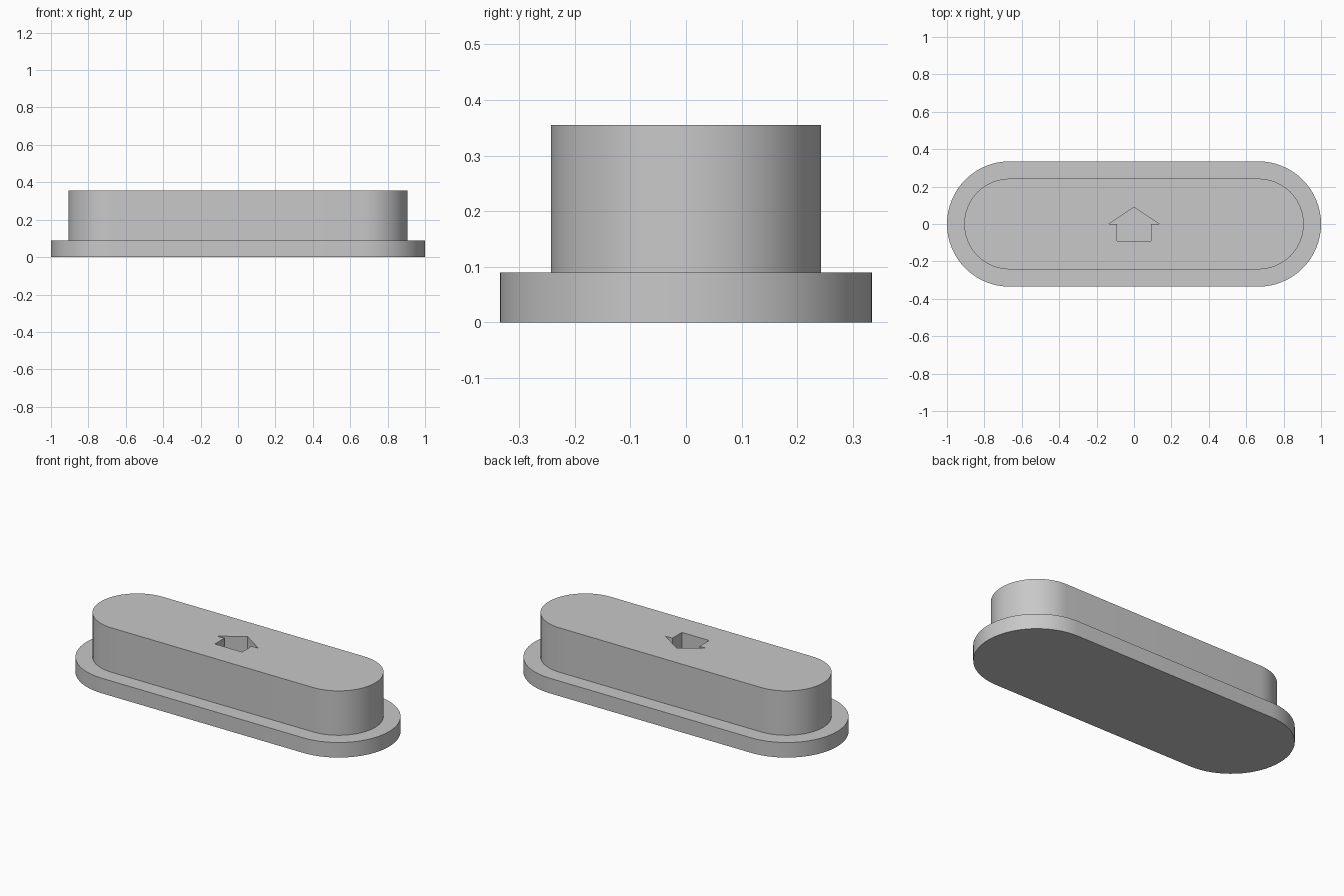
import bpy
import bmesh
from math import sin, cos, pi, radians

default = bpy.data.objects.get("Cube")
if default:
    bpy.data.objects.remove(default, do_unlink=True)

HALF_STRAIGHT = 0.665   # distance from centre to each rounded end's axis
FLANGE_R, PLUG_R = 0.335, 0.2425
FLANGE_TOP, PLUG_TOP = 0.09, 0.355
RECESS_FLOOR = 0.18
ARC_STEPS = 32

grey = bpy.data.materials.new("plain grey")
grey.use_nodes = True
colour = (0.58, 0.58, 0.58, 1)
grey.diffuse_color = colour
grey.node_tree.nodes["Principled BSDF"].inputs["Base Color"].default_value = colour


def slot_outline(radius):
    """Counter-clockwise outline with two straight sides and round ends."""
    points = []
    for side in (1, -1):
        for i in range(ARC_STEPS + 1):
            a = -pi / 2 + pi * i / ARC_STEPS
            points.append((side * (HALF_STRAIGHT + radius * cos(a)),
                           side * radius * sin(a)))
    return points


def loft(name, rings):
    """Closed solid through matching (outline, height) rings."""
    bm = bmesh.new()
    loops = [[bm.verts.new((x, y, z)) for x, y in outline] for outline, z in rings]
    for low, high in zip(loops, loops[1:]):
        for i in range(len(low)):
            j = (i + 1) % len(low)
            bm.faces.new((low[i], low[j], high[j], high[i]))
    bm.faces.new(loops[0][::-1])
    bm.faces.new(loops[-1])
    bmesh.ops.recalc_face_normals(bm, faces=bm.faces)
    mesh = bpy.data.meshes.new(name)
    bm.to_mesh(mesh)
    bm.free()
    mesh.materials.append(grey)
    obj = bpy.data.objects.new(name, mesh)
    bpy.context.collection.objects.link(obj)
    return obj


# Stepped body: wide flange with a narrower plug on top
flange, plug = slot_outline(FLANGE_R), slot_outline(PLUG_R)
body = loft("flanged_plug", [(flange, 0), (flange, FLANGE_TOP),
                             (plug, FLANGE_TOP), (plug, PLUG_TOP)])

# Arrow-shaped pocket sunk into the top, pointing to the back
right_half = [(0.09, -0.09), (0.09, 0), (0.135, 0)]
arrow = right_half + [(0, 0.09)] + [(-x, y) for x, y in reversed(right_half)]
cutter = loft("arrow_cutter", [(arrow, RECESS_FLOOR), (arrow, PLUG_TOP + 0.1)])
cutter.hide_render = True

cut = body.modifiers.new("arrow_recess", 'BOOLEAN')
cut.operation = 'DIFFERENCE'
cut.solver = 'EXACT'
cut.object = cutter

bpy.ops.object.select_all(action='DESELECT')
body.select_set(True)
bpy.context.view_layer.objects.active = body
bpy.ops.object.modifier_apply(modifier=cut.name)
bpy.data.objects.remove(cutter, do_unlink=True)

# Smooth round ends, crisp rims
bpy.ops.object.shade_smooth_by_angle(angle=radians(30))
